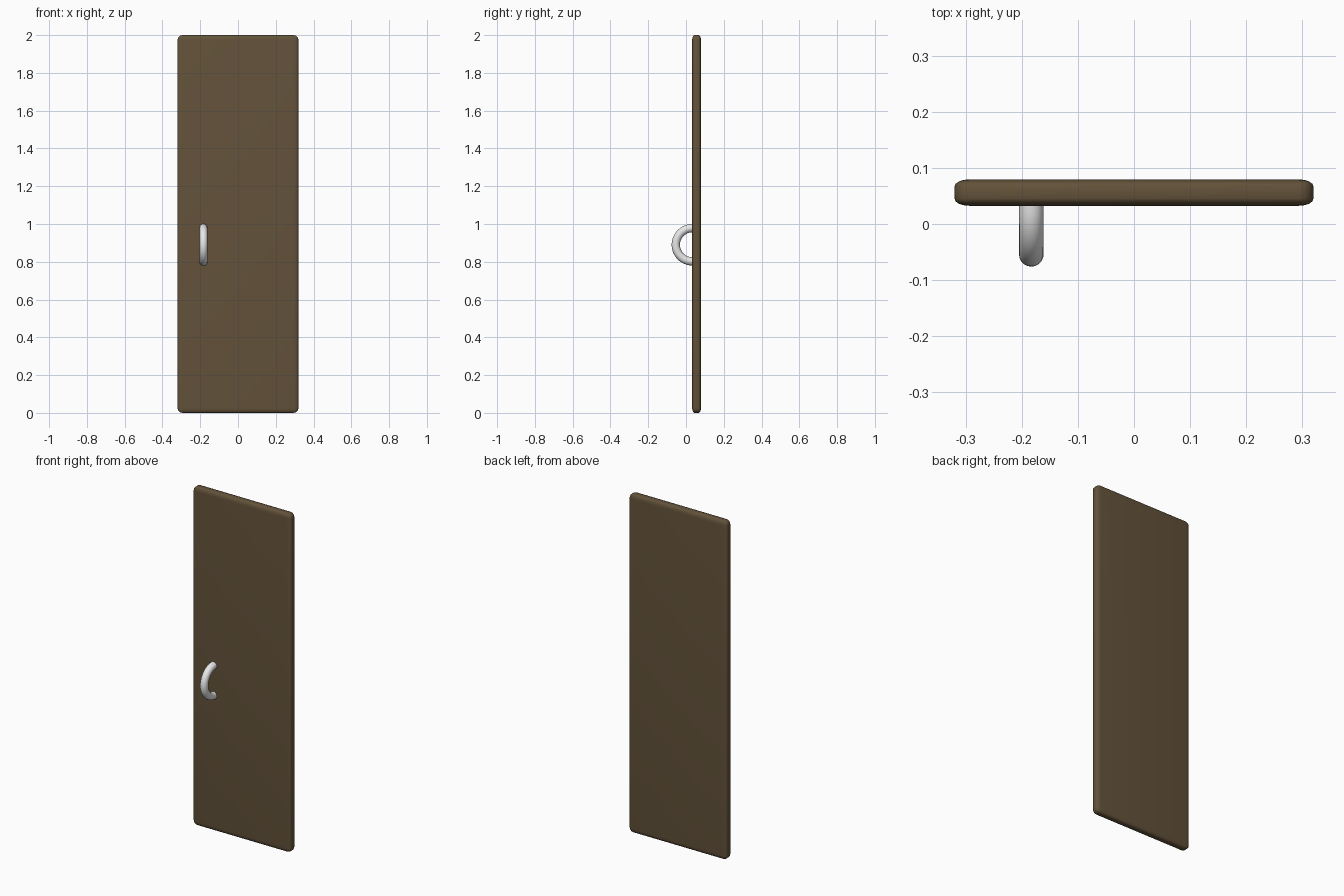
import bpy, bmesh, math
from mathutils import Matrix

default = bpy.data.objects.get("Cube")
if default:
    bpy.data.objects.remove(default, do_unlink=True)


def material(name, rgb):
    mat = bpy.data.materials.new(name)
    mat.use_nodes = True
    mat.diffuse_color = (*rgb, 1)
    mat.node_tree.nodes["Principled BSDF"].inputs["Base Color"].default_value = (*rgb, 1)
    return mat


def finish(name, bm, mat):
    bmesh.ops.recalc_face_normals(bm, faces=bm.faces)
    mesh = bpy.data.meshes.new(name)
    bm.to_mesh(mesh)
    bm.free()
    mesh.materials.append(mat)
    mesh.shade_smooth()
    obj = bpy.data.objects.new(name, mesh)
    bpy.context.collection.objects.link(obj)
    return obj


wood = material("dark brown wood", (0.125, 0.085, 0.042))
metal = material("light grey metal", (0.8, 0.8, 0.8))

# Door panel: rounded box, bevelled at double depth and then flattened
bm = bmesh.new()
bmesh.ops.create_cube(bm, size=1)
bmesh.ops.scale(bm, vec=(0.64, 0.094, 2), verts=bm.verts)
bmesh.ops.bevel(bm, geom=bm.edges[:], offset=0.026, segments=4,
                profile=0.5, affect='EDGES')
bmesh.ops.scale(bm, vec=(1, 0.5, 1), verts=bm.verts)
bmesh.ops.translate(bm, vec=(0, 0.056, 1), verts=bm.verts)
finish("door_panel", bm, wood)

# Pull handle: a ring section swept half a turn, its ends set into the panel
bm = bmesh.new()
ring = bmesh.ops.create_circle(bm, segments=20, radius=0.022, cap_ends=False,
                               matrix=Matrix.Translation((0, 0.088, 0)))
bmesh.ops.spin(bm, geom=bm.edges[:] + bm.verts[:], cent=(0, 0, 0),
               axis=(1, 0, 0), angle=math.pi, steps=24)
bmesh.ops.rotate(bm, verts=bm.verts, cent=(0, 0, 0),
                 matrix=Matrix.Rotation(math.pi / 2, 3, 'X'))
bmesh.ops.translate(bm, vec=(-0.183, 0.034, 0.89), verts=bm.verts)
finish("pull_handle", bm, metal)
